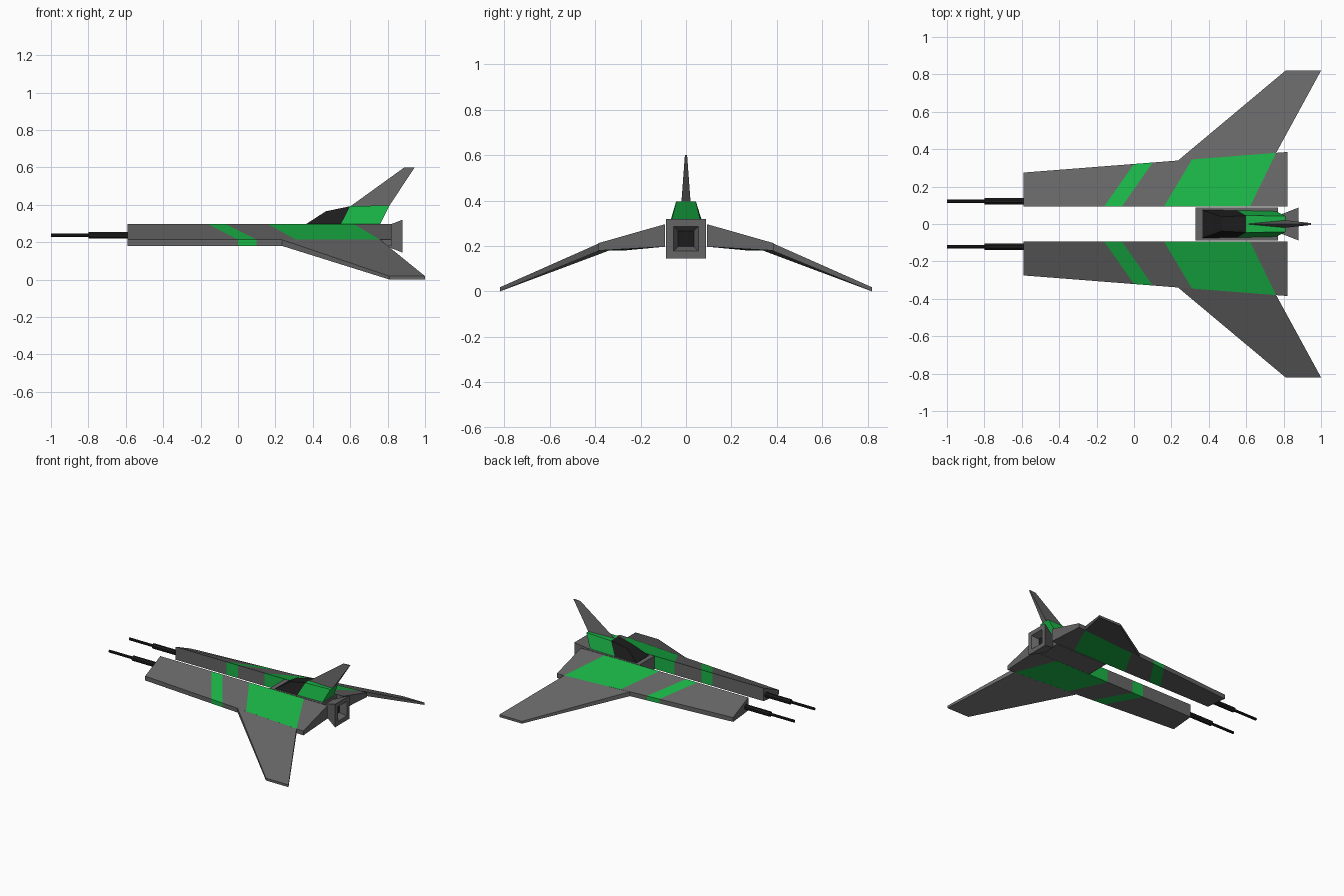
import bpy, bmesh, math
from mathutils import Vector

if "Cube" in bpy.data.objects:
    bpy.data.objects.remove(bpy.data.objects["Cube"])


def material(name, rgb):
    m = bpy.data.materials.new(name)
    m.diffuse_color = (*rgb, 1)
    m.use_nodes = True
    m.node_tree.nodes["Principled BSDF"].inputs["Base Color"].default_value = m.diffuse_color
    return m


GREY = material("dark_grey", (0.13, 0.13, 0.13))
GREEN = material("green", (0.01, 0.45, 0.06))
BLACK = material("black", (0.012, 0.012, 0.012))


def loft(name, rings, mats, bands=None, end=0, mirror=False):
    """Skin a row of equal-length rings and cap both ends; bands = material index per span."""
    bm = bmesh.new()
    rows = [[bm.verts.new(p) for p in ring] for ring in rings]
    n = len(rows[0])
    for i, (a, b) in enumerate(zip(rows, rows[1:])):
        for k in range(n):
            f = bm.faces.new((a[k], a[(k + 1) % n], b[(k + 1) % n], b[k]))
            f.material_index = bands[i] if bands else 0
    bm.faces.new(rows[0])
    bm.faces.new(rows[-1]).material_index = end
    bmesh.ops.recalc_face_normals(bm, faces=bm.faces[:])
    me = bpy.data.meshes.new(name)
    bm.to_mesh(me)
    bm.free()
    ob = bpy.data.objects.new(name, me)
    bpy.context.collection.objects.link(ob)
    for m in mats:
        me.materials.append(m)
    if mirror:
        mod = ob.modifiers.new("Mirror", 'MIRROR')
        mod.use_axis = (False, True, False)
        mod.use_mirror_merge = False
    return ob


def square(x, h, z=0.232):
    return [(x, -h, z - h), (x, h, z - h), (x, h, z + h), (x, -h, z + h)]


def circle(x, r, y=0.122, z=0.236, n=8):
    angles = [2 * math.pi * (k + 0.5) / n for k in range(n)]
    return [(x, y + r * math.cos(a), z + r * math.sin(a)) for a in angles]


# Side hulls: skewed cross-sections so the stripes wrap all the way round
def hull_section(x_in, x_out):
    y_out = 0.275 + (x_out + 0.59) * 0.078
    return [(x_in, 0.093, 0.197), (x_in, 0.093, 0.296),
            (x_out, y_out, 0.213), (x_out, y_out, 0.18)]


stations = [(-0.59, -0.59), (-0.16, 0.0), (-0.065, 0.10),
            (0.16, 0.31), (0.62, 0.76), (0.82, 0.82)]
loft("side_hull", [hull_section(*s) for s in stations],
     [GREY, GREEN], bands=[0, 1, 0, 1, 0], mirror=True)

# Swept, drooping wings
loft("wing", [
    [(0.235, 0.339, 0.18), (0.235, 0.339, 0.213), (0.76, 0.38, 0.213), (0.76, 0.38, 0.18)],
    [(0.81, 0.82, 0.0), (0.81, 0.82, 0.018), (1.0, 0.82, 0.018), (1.0, 0.82, 0.0)],
], [GREY], mirror=True)

# Twin guns with a stepped barrel
loft("gun", [circle(-0.57, 0.019), circle(-0.80, 0.019),
             circle(-0.80, 0.010), circle(-1.0, 0.010)], [BLACK], mirror=True)

# Centre pod between the hulls
loft("centre_pod", [[(x, -0.089, 0.195), (x, 0.089, 0.195), (x, 0.089, 0.296), (x, -0.089, 0.296)]
                    for x in (0.33, 0.77)], [GREY])

# Flared engine nozzle with a recessed dark exhaust
loft("engine_nozzle", [square(0.77, 0.045), square(0.88, 0.088), square(0.88, 0.055),
                       square(0.83, 0.035)], [GREY, BLACK], end=1)


# Canopy and the green fairing behind it
def trapezoid(xb, wb, xt, wt, zt):
    return [(xb, -wb, 0.295), (xb, wb, 0.295), (xt, wt, zt), (xt, -wt, zt)]


joint = trapezoid(0.55, 0.073, 0.60, 0.045, 0.392)
loft("canopy", [trapezoid(0.365, 0.075, 0.366, 0.074, 0.298),
                trapezoid(0.368, 0.075, 0.47, 0.038, 0.365), joint], [BLACK])
loft("rear_fairing", [joint, trapezoid(0.76, 0.068, 0.81, 0.043, 0.397)], [GREEN])

# Tail fin: thin wedge, sharp in front and blunt behind
loft("tail_fin", [
    [(0.60, 0, 0.391), (0.81, 0.02, 0.396), (0.81, -0.02, 0.396)],
    [(0.89, 0, 0.60), (0.945, 0.005, 0.60), (0.945, -0.005, 0.60)],
], [GREY])
